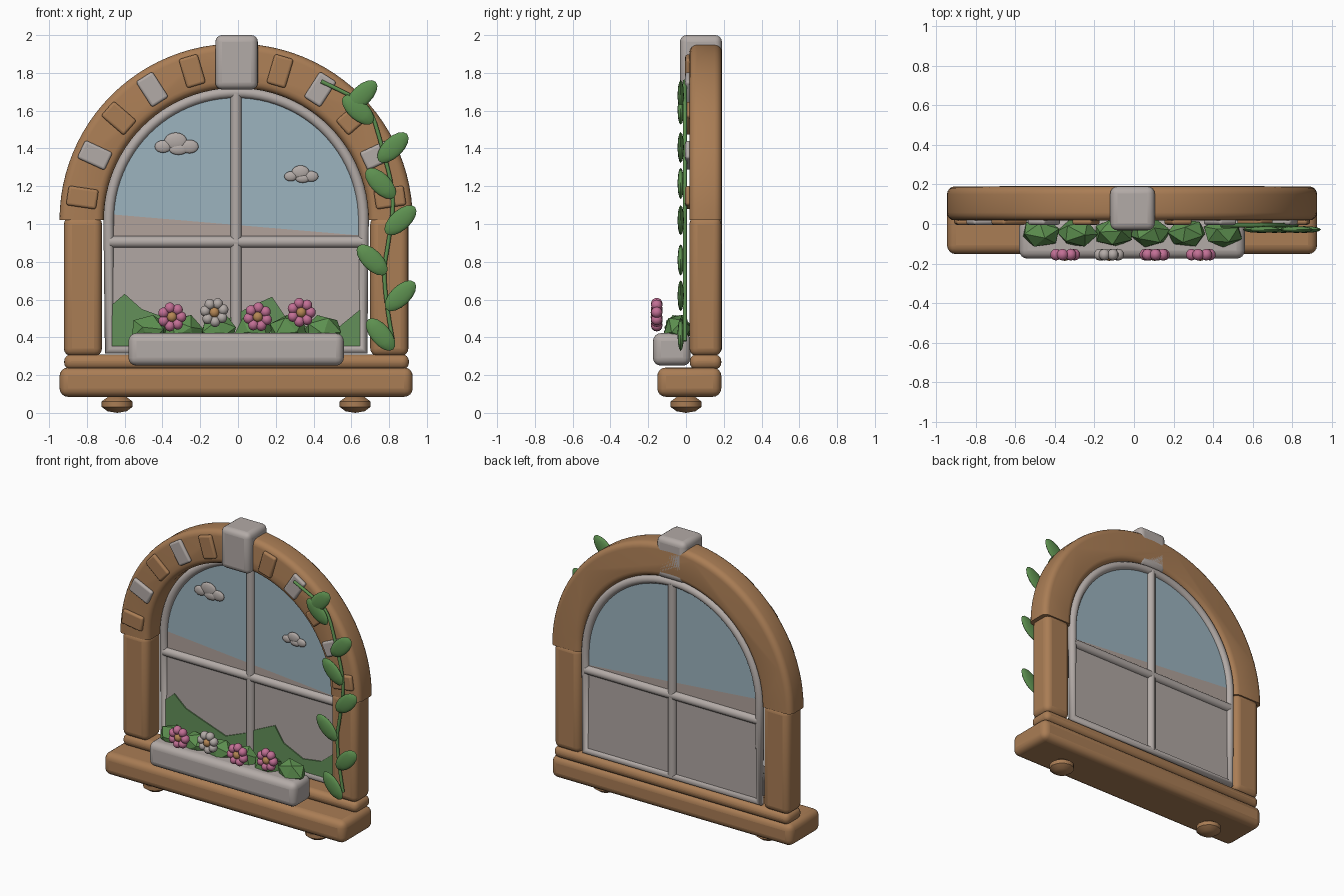
import bpy, bmesh, math
from mathutils import Matrix, Vector

if "Cube" in bpy.data.objects:
    bpy.data.objects.remove(bpy.data.objects["Cube"], do_unlink=True)

CX, CZ = -0.01, 1.02   # centre of the arch
MID = 0.16             # depth of the glazing


def material(name, r, g, b):
    m = bpy.data.materials.new(name)
    m.use_nodes = True
    m.diffuse_color = (r, g, b, 1)
    m.node_tree.nodes["Principled BSDF"].inputs["Base Color"].default_value = (r, g, b, 1)
    return m


wood = material("warm brown", 0.40, 0.205, 0.09)
stone = material("pale stone", 0.45, 0.405, 0.385)
sky = material("sky blue", 0.335, 0.455, 0.52)
haze = material("horizon tan", 0.44, 0.365, 0.33)
ground = material("warm grey", 0.44, 0.39, 0.37)
hill = material("hill green", 0.125, 0.28, 0.10)
leaf = material("leaf green", 0.11, 0.28, 0.08)
pink = material("petal pink", 0.54, 0.16, 0.30)
gold = material("flower centre", 0.46, 0.24, 0.09)


def finish(name, bm, mat, bevel=0.0, smooth=True):
    bmesh.ops.recalc_face_normals(bm, faces=bm.faces)
    me = bpy.data.meshes.new(name)
    bm.to_mesh(me)
    bm.free()
    ob = bpy.data.objects.new(name, me)
    bpy.context.collection.objects.link(ob)
    me.materials.append(mat)
    if bevel:
        mod = ob.modifiers.new("Bevel", "BEVEL")
        mod.width, mod.segments = bevel, 4
        mod.limit_method, mod.angle_limit = "ANGLE", math.radians(40)
    if smooth:
        bpy.ops.object.select_all(action="DESELECT")
        ob.select_set(True)
        bpy.context.view_layer.objects.active = ob
        bpy.ops.object.shade_smooth_by_angle(angle=math.radians(40))
    return ob


def box(name, x0, x1, y0, y1, z0, z1, mat, bevel):
    bm = bmesh.new()
    bmesh.ops.create_cube(bm, size=1)
    bmesh.ops.scale(bm, vec=(x1 - x0, y1 - y0, z1 - z0), verts=bm.verts)
    bmesh.ops.translate(bm, vec=((x0 + x1) / 2, (y0 + y1) / 2, (z0 + z1) / 2), verts=bm.verts)
    return finish(name, bm, mat, bevel)


def slab(points, y0, y1):
    """Outline in x and z, extruded along y."""
    bm = bmesh.new()
    face = bm.faces.new([bm.verts.new((x, y0, z)) for x, z in points])
    new = bmesh.ops.extrude_face_region(bm, geom=[face])["geom"]
    bmesh.ops.translate(bm, vec=(0, y1 - y0, 0), verts=[v for v in new if isinstance(v, bmesh.types.BMVert)])
    bmesh.ops.recalc_face_normals(bm, faces=bm.faces)
    return bm


def balls(name, items, mat, segments=14, rings=8):
    """Joined ellipsoids: (centre, radii, turn in the front plane)."""
    bm = bmesh.new()
    for centre, radii, turn in items:
        m = (Matrix.Translation(centre) @ Matrix.Rotation(-turn, 4, "Y")
             @ Matrix.Diagonal((*radii, 1)))
        bmesh.ops.create_uvsphere(bm, u_segments=segments, v_segments=rings, radius=1, matrix=m)
    return finish(name, bm, mat)


def tube(name, points, radius, mat, closed=False, kind="POLY"):
    cu = bpy.data.curves.new(name, "CURVE")
    cu.dimensions = "3D"
    cu.bevel_depth, cu.bevel_resolution, cu.use_fill_caps = radius, 3, True
    sp = cu.splines.new(kind)
    sp.points.add(len(points) - 1)
    for p, co in zip(sp.points, points):
        p.co = (*co, 1)
    sp.use_cyclic_u = closed
    if kind == "NURBS":
        sp.use_endpoint_u, sp.order_u = True, 3
    cu.materials.append(mat)
    ob = bpy.data.objects.new(name, cu)
    bpy.context.collection.objects.link(ob)


def arc(radius, steps=48):
    return [(CX + radius * math.cos(math.pi * i / steps),
             CZ + radius * math.sin(math.pi * i / steps)) for i in range(steps + 1)]


# Sill, step and feet
box("sill", -0.945, 0.925, -0.152, 0.187, 0.085, 0.24, wood, 0.045)
box("sill_step", -0.92, 0.905, 0.02, 0.187, 0.23, 0.31, wood, 0.036)
for side, name in ((-1, "right_foot"), (1, "left_foot")):
    balls(name, [((CX + side * 0.63, 0, 0.046), (0.086, 0.086, 0.046), 0)], wood, 12, 5)

# Jambs
for side, name in ((-1, "right_jamb"), (1, "left_jamb")):
    a, b = sorted((CX + side * 0.71, CX + side * 0.912))
    box(name, a, b, 0.018, 0.187, 0.30, 1.04, wood, 0.042)

# Arch with rounded long edges and square-cut ends, then the keystone
bm = slab(arc(0.935) + arc(0.70)[::-1], 0.018, 0.19)
edges = [e for e in bm.edges if e.calc_face_angle(0) > 0.7 and max(v.co.z for v in e.verts) > CZ + 0.001]
bmesh.ops.bevel(bm, geom=edges, offset=0.04, segments=4, profile=0.5, affect="EDGES")
finish("arch", bm, wood)
box("keystone", -0.12, 0.105, -0.032, 0.19, 1.712, 2.0, stone, 0.036)

# Alternating blocks set into the arch front
for side in (-1, 1):
    for k in range(5):
        ang = math.radians(8.4 + 16.3 * k)
        block = box("arch_block", -0.08, 0.08, -0.004, 0.026, -0.052, 0.052, stone if k % 2 else wood, 0.014)
        block.location = (CX + side * 0.823 * math.cos(ang), 0, CZ + 0.823 * math.sin(ang))
        block.rotation_euler = (0, -side * ang, 0)

# Window frame and glazing bars
FRAME = 0.675
frame = [(CX + FRAME, 0.335)] + arc(FRAME) + [(CX - FRAME, 0.335)]
tube("window_frame", [(x, MID, z) for x, z in frame], 0.029, stone, closed=True)
tube("upright_bar", [(CX, MID, 0.335), (CX, MID, 1.69)], 0.031, stone)
tube("cross_bar", [(CX - 0.67, MID, 0.905), (CX + 0.67, MID, 0.905)], 0.032, stone)

# Pane, cut into ground, horizon and sky
bm = slab(frame, MID - 0.004, MID + 0.004)
cuts = [(Vector((CX, 0, 0.995)), Vector((0.085, 0, 1))), (Vector((CX, 0, 0.905)), Vector((0, 0, 1)))]
for co, no in cuts:
    bmesh.ops.bisect_plane(bm, geom=bm.verts[:] + bm.edges[:] + bm.faces[:], plane_co=co, plane_no=no)
for f in bm.faces:
    c = f.calc_center_median()
    f.material_index = sum((c - co).dot(no) > 0 for co, no in cuts)
pane = finish("pane", bm, ground, smooth=False)
pane.data.materials.append(haze)
pane.data.materials.append(sky)

# Hills and clouds on the pane
ridge = [(-0.67, 0.57), (-0.60, 0.63), (-0.51, 0.55), (-0.40, 0.51), (-0.20, 0.44), (-0.05, 0.50),
         (0.04, 0.55), (0.18, 0.615), (0.25, 0.51), (0.40, 0.44), (0.54, 0.46), (0.65, 0.55)]
finish("hills", slab([(-0.67, 0.34)] + ridge + [(0.65, 0.34)], MID - 0.012, MID - 0.004), hill, smooth=False)
for name, x, z, s in (("large_cloud", -0.325, 1.42, 1.0), ("small_cloud", 0.335, 1.26, 0.78)):
    puffs = [(-0.072, -0.01, 0.044, 0.033), (-0.005, 0.018, 0.06, 0.046),
             (0.068, -0.01, 0.048, 0.036), (0.01, -0.024, 0.05, 0.03)]
    balls(name, [((x + s * dx, MID - 0.014, z + s * dz), (s * rx, 0.014, s * rz), 0)
                 for dx, dz, rx, rz in puffs], stone, 20, 10)

# Planter with faceted shrubs
box("planter", -0.58, 0.56, -0.175, 0.025, 0.25, 0.422, stone, 0.042)
for i in range(6):
    bm = bmesh.new()
    m = (Matrix.Translation((-0.47 + 0.184 * i, -0.045, 0.435)) @ Matrix.Diagonal((0.106, 0.075, 0.09, 1))
         @ Matrix.Rotation(0.5 + 0.7 * i, 4, "Z") @ Matrix.Rotation(0.4, 4, "X"))
    bmesh.ops.create_icosphere(bm, subdivisions=1, radius=1, matrix=m)
    finish("shrub", bm, leaf, smooth=False)

# Flowers
for i, x in enumerate((-0.35, -0.125, 0.105, 0.335)):
    z = 0.532 if i % 2 else 0.508
    ring = [2 * math.pi * k / 7 + 0.3 * i for k in range(7)]
    balls("petals", [((x + 0.049 * math.cos(a), -0.155, z + 0.049 * math.sin(a)), (0.029, 0.03, 0.029), 0)
                     for a in ring], stone if i == 1 else pink, 10, 8)
    balls("flower_centre", [((x, -0.163, z), (0.027, 0.024, 0.027), 0)], gold, 10, 8)

# Climbing vine
path = [(0.44, 1.755), (0.58, 1.69), (0.70, 1.62), (0.76, 1.42), (0.83, 1.15), (0.80, 0.92), (0.76, 0.70), (0.82, 0.38)]
tube("vine_stem", [(x, -0.006, z) for x, z in path], 0.011, leaf, kind="NURBS")
leaves = [(0.655, 1.68, 44), (0.635, 1.605, -42), (0.82, 1.405, 44), (0.755, 1.215, -45),
          (0.86, 1.02, 42), (0.71, 0.81, -45), (0.86, 0.62, 44), (0.755, 0.415, -50)]
for x, z, turn in leaves:
    balls("vine_leaf", [((x, -0.028, z), (0.104, 0.017, 0.053), math.radians(turn))], leaf, 12, 8)
